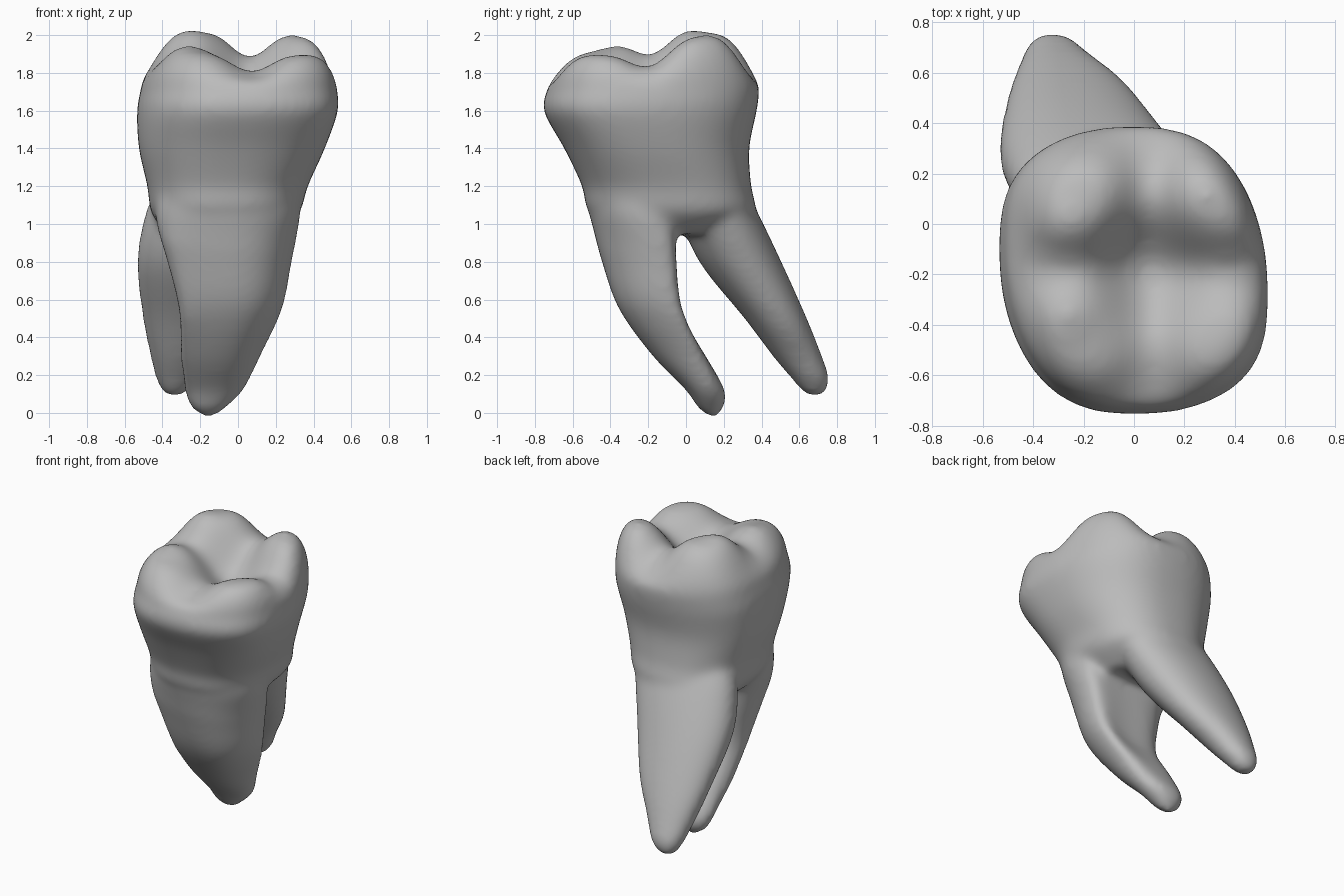
import bpy, bmesh
from math import cos, sin, pi, exp, sqrt
from mathutils import Vector

cube = bpy.data.objects.get("Cube")
if cube:
    bpy.data.objects.remove(cube, do_unlink=True)

SIDES = 48
STEPS = 5
bm = bmesh.new()


def power(v, p):
    return abs(v) ** p * (1 if v >= 0 else -1)


def ramp(v, low, high):
    return min(1, max(0, (v - low) / (high - low)))


def smooth_sections(keys):
    """Catmull-Rom interpolation of (z, x0, x1, y0, y1) sections."""
    keys = [Vector(k) for k in keys]
    pts = [keys[0]] + keys + [keys[-1]]
    out = []
    for a, b, c, d in zip(pts, pts[1:], pts[2:], pts[3:]):
        for i in range(STEPS):
            t = i / STEPS
            out.append(0.5 * (2 * b + (c - a) * t + (2 * a - 5 * b + 4 * c - d) * t * t
                              + (3 * b - a - 3 * c + d) * t ** 3))
    return out + [keys[-1]]


def outline(section, exponent, skew=0.0, groove=0.0):
    """Rounded-box ring filling the section's extents, with an optional hollow in its back."""
    z, x0, x1, y0, y1 = section
    ring = []
    for i in range(SIDES):
        a = 2 * pi * i / SIDES
        u, v = power(cos(a), 2 / exponent), power(sin(a), 2 / exponent)
        x = (x0 + x1) / 2 + u * (x1 - x0) / 2
        y = (y0 + y1) / 2 + v * (y1 - y0) / 2 - skew * u * (1 - v * v)
        y -= groove * max(v, 0) * (1 - u * u)
        ring.append(Vector((x, y, z)))
    return ring


def skin(rings):
    """Bridge the rings and close both ends."""
    loops = [[bm.verts.new(p) for p in ring] for ring in rings]
    for low, high in zip(loops, loops[1:]):
        for i in range(SIDES):
            j = (i + 1) % SIDES
            bm.faces.new((low[i], low[j], high[j], high[i]))
    bm.faces.new(loops[0][::-1])
    bm.faces.new(loops[-1])


# Chewing surface: four cusps and two low ridges around a pit (x, y, height)
CUSPS = [(-0.22, 0.11, 0.275), (0.34, 0.09, 0.265), (0.34, -0.46, 0.175),
         (-0.2, -0.46, 0.185), (-0.3, -0.18, 0.1), (0.06, 0.15, 0.05)]


def chewing_height(x, y):
    return 1.68 + sum(h * exp(-(((x - cx) ** 2 + (y - cy) ** 2) / 0.062) ** 1.5)
                      for cx, cy, h in CUSPS)


# Crown and neck
crown = [(0.95, -0.38, 0.2, -0.3, 0.18), (1.06, -0.46, 0.325, -0.51, 0.36),
         (1.2, -0.48, 0.37, -0.55, 0.345), (1.4, -0.525, 0.46, -0.645, 0.335),
         (1.6, -0.535, 0.53, -0.755, 0.375), (1.71, -0.515, 0.525, -0.735, 0.39)]
rings = [outline(s, 2.4, 0.1 * ramp(s[0], 1.2, 1.6)) for s in smooth_sections(crown)]
rim = rings[-1]
middle = sum(rim, Vector()) / SIDES
for k in range(1, 28):
    t = cos(k / 28 * pi / 2)
    ring = []
    for p in rim:
        q = middle.lerp(p, t)
        q.z = 1.71 + (chewing_height(q.x, q.y) + 0.09 * t * t - 1.71) * sqrt(1 - t ** 9)
        ring.append(q)
    rings.append(ring)
skin(rings)

# Front root, hollowed along its back, and back root, from inside the neck to the tips
front_root = [(1.35, -0.34, 0.26, -0.44, -0.1), (1.2, -0.42, 0.3, -0.5, -0.03),
              (1.08, -0.44, 0.33, -0.515, 0.02), (0.95, -0.42, 0.315, -0.485, 0.01),
              (0.8, -0.375, 0.285, -0.445, 0.01), (0.55, -0.315, 0.235, -0.355, 0.03),
              (0.3, -0.305, 0.12, -0.175, 0.14), (0.12, -0.285, 0.03, 0, 0.21),
              (0.03, -0.25, -0.06, 0.06, 0.2), (-0.02, -0.19, -0.12, 0.12, 0.165)]
back_root = [(1.35, -0.32, 0.2, 0, 0.2), (1.2, -0.42, 0.25, 0, 0.3),
             (1.06, -0.49, 0.24, -0.03, 0.38), (0.8, -0.535, 0.14, 0.07, 0.505),
             (0.5, -0.505, 0, 0.31, 0.64), (0.3, -0.465, -0.135, 0.46, 0.72),
             (0.18, -0.435, -0.21, 0.56, 0.76), (0.11, -0.4, -0.27, 0.62, 0.74),
             (0.09, -0.37, -0.31, 0.66, 0.71)]
rings = []
for s in smooth_sections(front_root):
    fade = ramp(s[0], 0.1, 0.5)
    rings.append(outline(s, 2.15, -0.08 * fade * (1 - ramp(s[0], 0.9, 1.2)), 0.07 * fade))
skin(rings)
skin([outline(s, 2.1) for s in smooth_sections(back_root)])

bmesh.ops.recalc_face_normals(bm, faces=bm.faces[:])
mesh = bpy.data.meshes.new("molar_tooth")
bm.to_mesh(mesh)
bm.free()
tooth = bpy.data.objects.new("molar_tooth", mesh)
bpy.context.collection.objects.link(tooth)

# Fuse crown and roots into one skin and soften the joins
fuse = tooth.modifiers.new("fuse", 'REMESH')
fuse.mode = 'VOXEL'
fuse.voxel_size = 0.02
fuse.use_smooth_shade = True
soften = tooth.modifiers.new("soften", 'SMOOTH')
soften.factor = 0.5
soften.iterations = 22

# Plain grey
grey = bpy.data.materials.new("plain_grey")
grey.use_nodes = True
colour = (0.5, 0.5, 0.5, 1)
grey.diffuse_color = colour
grey.node_tree.nodes["Principled BSDF"].inputs["Base Color"].default_value = colour
mesh.materials.append(grey)
